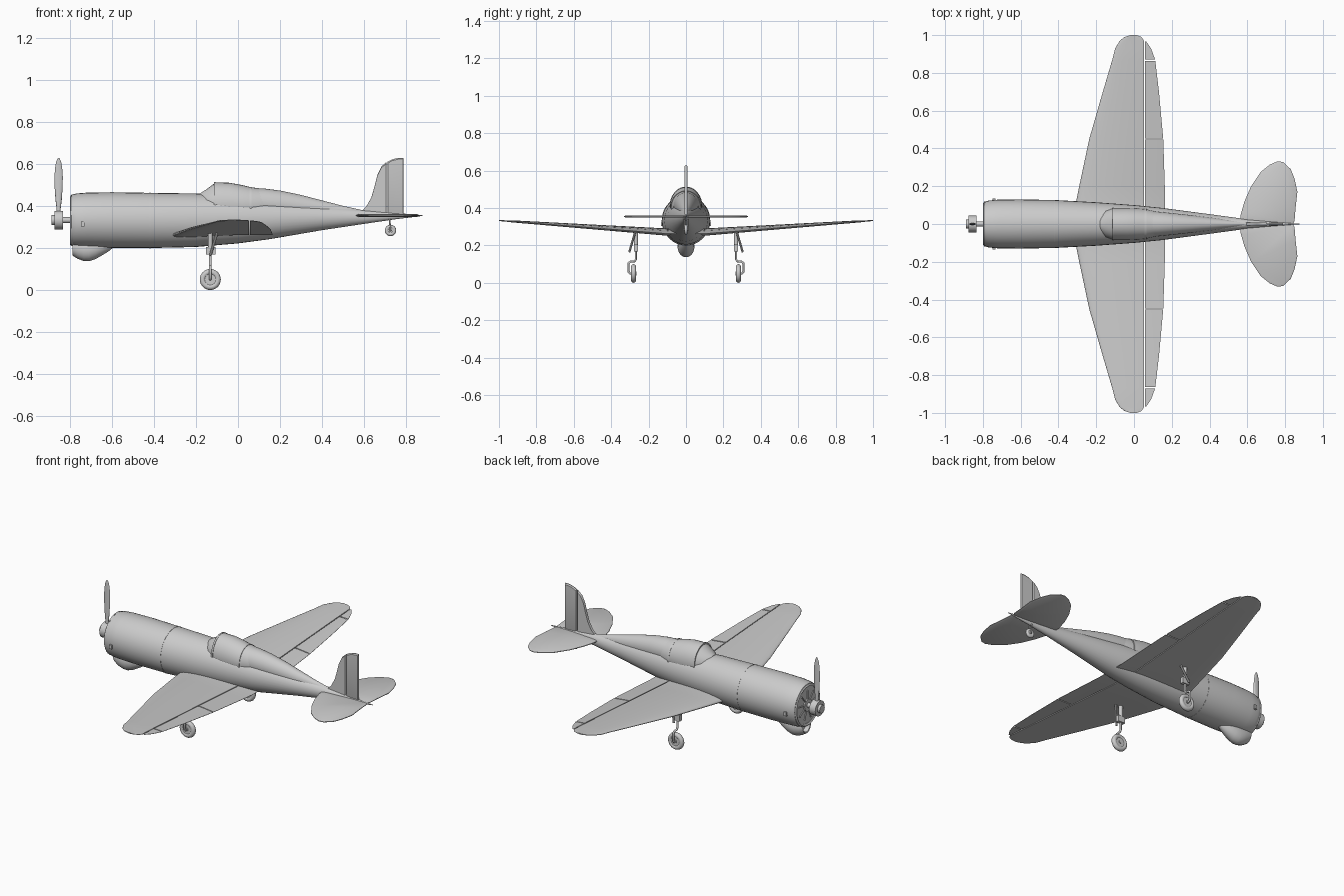
import bpy, bmesh, math
from mathutils import Vector
from math import sin, cos, pi, sqrt

if "Cube" in bpy.data.objects:
    bpy.data.objects.remove(bpy.data.objects["Cube"])


def finish(name, bm, angle=35):
    bmesh.ops.recalc_face_normals(bm, faces=bm.faces)
    me = bpy.data.meshes.new(name)
    bm.to_mesh(me)
    bm.free()
    ob = bpy.data.objects.new(name, me)
    bpy.context.collection.objects.link(ob)
    bpy.ops.object.select_all(action='DESELECT')
    ob.select_set(True)
    bpy.context.view_layer.objects.active = ob
    bpy.ops.object.shade_smooth_by_angle(angle=math.radians(angle))
    return ob


def loft(name, rings, angle=35):
    """Skin closed rings of equal length and cap both ends."""
    bm = bmesh.new()
    vs = [[bm.verts.new(p) for p in r] for r in rings]
    n = len(rings[0])
    for a, b in zip(vs, vs[1:]):
        for i in range(n):
            j = (i + 1) % n
            bm.faces.new((a[i], a[j], b[j], b[i]))
    bm.faces.new(vs[0])
    bm.faces.new(vs[-1])
    return finish(name, bm, angle)


def oval(x, hw, top, bottom, n=32):
    zc, h = (top + bottom) / 2, (top - bottom) / 2
    return [(x, hw * cos(2 * pi * i / n), zc + h * sin(2 * pi * i / n)) for i in range(n)]


def ovals(name, rows, angle=35):
    return loft(name, [oval(*r) for r in rows], angle)


def rod(name, a, b, r, r2=None, n=16):
    a, b = Vector(a), Vector(b)
    q = (b - a).to_track_quat('Z', 'Y')
    ring = lambda c, rad: [c + q @ Vector((rad * cos(2 * pi * i / n), rad * sin(2 * pi * i / n), 0))
                           for i in range(n)]
    return loft(name, [ring(a, r), ring(b, r if r2 is None else r2)])


def pipe(name, pts, r):
    cu = bpy.data.curves.new(name, 'CURVE')
    cu.dimensions = '3D'
    cu.bevel_depth, cu.bevel_resolution, cu.use_fill_caps = r, 3, True
    sp = cu.splines.new('POLY')
    sp.points.add(len(pts) - 1)
    for p, c in zip(sp.points, pts):
        p.co = (*c, 1)
    ob = bpy.data.objects.new(name, cu)
    bpy.context.collection.objects.link(ob)


def box(name, lo, hi):
    return loft(name, [[(x, lo[1], lo[2]), (x, hi[1], lo[2]), (x, hi[1], hi[2]), (x, lo[1], hi[2])]
                       for x in (lo[0], hi[0])])


def wheel(name, x, y, z, r, minor):
    bpy.ops.mesh.primitive_torus_add(major_radius=r - minor, minor_radius=minor, major_segments=32,
                                     minor_segments=12, location=(x, y, z), rotation=(pi / 2, 0, 0))
    bpy.context.object.name = name + "_tyre"
    bpy.ops.object.shade_smooth()
    w = minor * 0.7
    rod(name + "_rim", (x, y - w, z), (x, y + w, z), r - minor * 1.3, n=32)
    rod(name + "_hub", (x, y - w * 1.5, z), (x, y + w * 1.5, z), r * 0.2)


# Fuselage with an open cowling lip at the nose
ovals("fuselage", [
    (-.75, .09, .425, .24), (-.795, .1, .438, .225), (-.80, .108, .446, .216), (-.795, .115, .453, .211),
    (-.77, .124, .46, .206), (-.72, .129, .464, .203), (-.6, .13, .466, .2), (-.42, .127, .463, .2),
    (-.2, .115, .46, .205), (0, .1, .447, .222), (.15, .085, .432, .242), (.4, .052, .402, .285),
    (.6, .025, .38, .315), (.75, .012, .367, .337), (.88, .001, .357, .353)])

# Raised panel bands behind the cowling
for i, (x, w, t, b) in enumerate([(-.42, .128, .4642, .1988), (-.79, .118, .456, .2085)]):
    ovals(f"cowl_band_{i}", [(x - .003, w, t, b), (x + .003, w, t, b)])

# Radial engine
rod("crankcase", (-.8, 0, .333), (-.74, 0, .333), .035, .045, 24)
for i in range(9):
    a = pi / 2 + 2 * pi * i / 9
    d = Vector((0, cos(a), sin(a)))
    c = Vector((-.775, 0, .333))
    rod(f"engine_cylinder_{i}", c + d * .03, c + d * .088, .019)
    rod(f"pushrod_{i}", c + d * .03 + Vector((-.02, 0, 0)), c + d * .085 + Vector((-.02, 0, 0)), .004, n=8)

# Propeller shaft, hub and its single upright blade
rod("propeller_shaft", (-.84, 0, .333), (-.75, 0, .333), .014)
rod("propeller_hub", (-.875, 0, .333), (-.835, 0, .333), .044, n=24)
rod("propeller_cap", (-.89, 0, .333), (-.87, 0, .333), .024)
blade = []
for z, w, t in [(.35, .009, .009), (.39, .01, .008), (.43, .015, .007), (.49, .019, .006), (.54, .02, .005),
                (.58, .017, .004), (.61, .012, .003), (.625, .006, .002), (.63, .002, .001)]:
    blade.append([(-.855 + w * cos(pi * k / 6), t * sin(pi * k / 6), z) for k in range(12)])
loft("propeller_blade", blade, 50)

# Chin scoop with a recessed mouth
ovals("chin_scoop", [
    (-.76, .028, .22, .172), (-.788, .032, .24, .172), (-.79, .037, .25, .165), (-.765, .043, .25, .149),
    (-.735, .045, .25, .138), (-.71, .045, .25, .137), (-.68, .042, .25, .147), (-.65, .036, .25, .164),
    (-.62, .027, .25, .182), (-.59, .015, .25, .205)])

# Exhaust studs on the cowling sides
for s in (-1, 1):
    box(f"exhaust_{s}", (-.748, min(s * .12, s * .134), .303), (-.732, max(s * .12, s * .134), .327))

# Cockpit glazing and the spine behind it
ovals("windscreen", [(-.18, .045, .461, .35), (-.15, .07, .48, .35), (-.11, .083, .51, .31)], 25)
ovals("canopy", [(-.11, .085, .513, .305), (-.04, .086, .511, .305), (.02, .083, .5, .31), (.06, .08, .49, .315),
                 (.12, .066, .482, .33)])
for i, (x, w, t, b) in enumerate([(-.11, .0875, .5145, .305), (.06, .082, .492, .315)]):
    ovals(f"canopy_frame_{i}", [(x - .005, w, t, b), (x + .005, w, t, b)])
ovals("rear_spine", [(.06, .07, .487, .34), (.13, .065, .483, .34), (.2, .058, .474, .34), (.3, .047, .453, .34),
                     (.4, .035, .427, .34), (.5, .022, .401, .34), (.6, .01, .379, .34)])

# Wing planform: y, leading edge, trailing edge
PLAN = [(0, -.31, .165), (.1, -.31, .165), (.2, -.29, .163), (.45, -.237, .155), (.7, -.165, .132),
        (.87, -.115, .112), (.93, -.1, .09), (.97, -.075, .062), (.99, -.05, .04), (1, -.02, .015)]


def edges(y):
    y = abs(y)
    for (a, l0, t0), (b, l1, t1) in zip(PLAN, PLAN[1:]):
        if y <= b:
            f = (y - a) / (b - a)
            return l0 + (l1 - l0) * f, t0 + (t1 - t0) * f


def section(y, x0, x1, n=12):
    """Slice of the aerofoil at span y between x0 and x1."""
    le, te = edges(y)
    x0, x1 = max(x0, le), min(x1, te)
    zc = .262 + .071 * max(abs(y) - .1, 0) / .9
    half = .029 * (1 - .8 * abs(y)) * (1 if abs(y) < .97 else .6)
    up, low = [], []
    for i in range(n + 1):
        x = x0 + (x1 - x0) * (1 - cos(pi / 2 * i / n))
        f = min(max((x - le) / (te - le), 0), 1)
        h = half * 2.6 * (sqrt(f) * .98 - f * .98) + .0008
        camber = .012 * (1 - abs(y)) * 4 * f * (1 - f)
        up.append((x, y, zc + camber + h * 1.1))
        low.append((x, y, zc + camber - h * .9))
    return up + low[::-1]


span = [p[0] for p in PLAN]
ys = [-y for y in span[:0:-1]] + span
loft("wing", [section(y, -1, .053) for y in ys], 40)

# Flaps, ailerons and wing tip panels behind the hinge gap
for s in (-1, 1):
    for part, cut in (("flap", (.05, .1, .2, .447)), ("aileron", (.453, .7, .864)), ("tip_panel", (.87, .93, .966))):
        loft(f"{part}_{s}", [section(s * y, .058, 1, 6) for y in cut], 40)


# Tail surfaces as thin plates with tapered edges
def plate(name, outline, axis, centre, half):
    mid = Vector((sum(p[0] for p in outline) / len(outline), sum(p[1] for p in outline) / len(outline)))
    rings = []
    for off, k in ((-half, .93), (-half * .3, 1), (half * .3, 1), (half, .93)):
        r = []
        for p in outline:
            u, v = mid + (Vector(p) - mid) * k
            r.append((u, centre + off, v) if axis == 'Y' else (u, v, centre + off))
        rings.append(r)
    return loft(name, rings, 30)


for s in (-1, 1):
    plate(f"tailplane_{s}", [(x, s * y) for x, y in [
        (.56, 0), (.565, .05), (.585, .12), (.62, .2), (.67, .275), (.72, .315), (.76, .332), (.79, .328),
        (.83, .29), (.85, .24), (.865, .17), (.855, .08), (.85, .015), (.84, 0)]], 'Z', .355, .006)
plate("fin", [(.58, .365), (.61, .395), (.635, .44), (.65, .49), (.665, .55), (.685, .59), (.708, .61),
              (.708, .35)], 'Y', 0, .008)
plate("rudder", [(.712, .35), (.712, .611), (.735, .623), (.765, .63), (.79, .63), (.79, .355)], 'Y', 0, .007)

# Main landing gear
for s in (-1, 1):
    wheel(f"main_wheel_{s}", -.132, s * .28, .05, .05, .014)
    rod(f"gear_leg_{s}", (-.132, s * .268, .28), (-.132, s * .268, .17), .011)
    pipe(f"gear_fork_{s}", [(-.132, s * y, z) for y, z in [
        (.268, .18), (.268, .125), (.275, .115), (.298, .113), (.308, .104), (.308, .06), (.3, .05), (.28, .05)]], .006)
    box(f"gear_collar_{s}", (-.153, s * .268 - .011, .168), (-.108, s * .268 + .011, .205))
    rod(f"gear_brace_{s}", (-.1, s * .272, .27), (-.132, s * .303, .165), .006, n=8)

# Tail wheel
wheel("tail_wheel", .727, 0, .284, .027, .009)
for s in (-1, 1):
    rod(f"tail_wheel_fork_{s}", (.727, s * .011, .28), (.722, s * .008, .345), .004, n=8)
